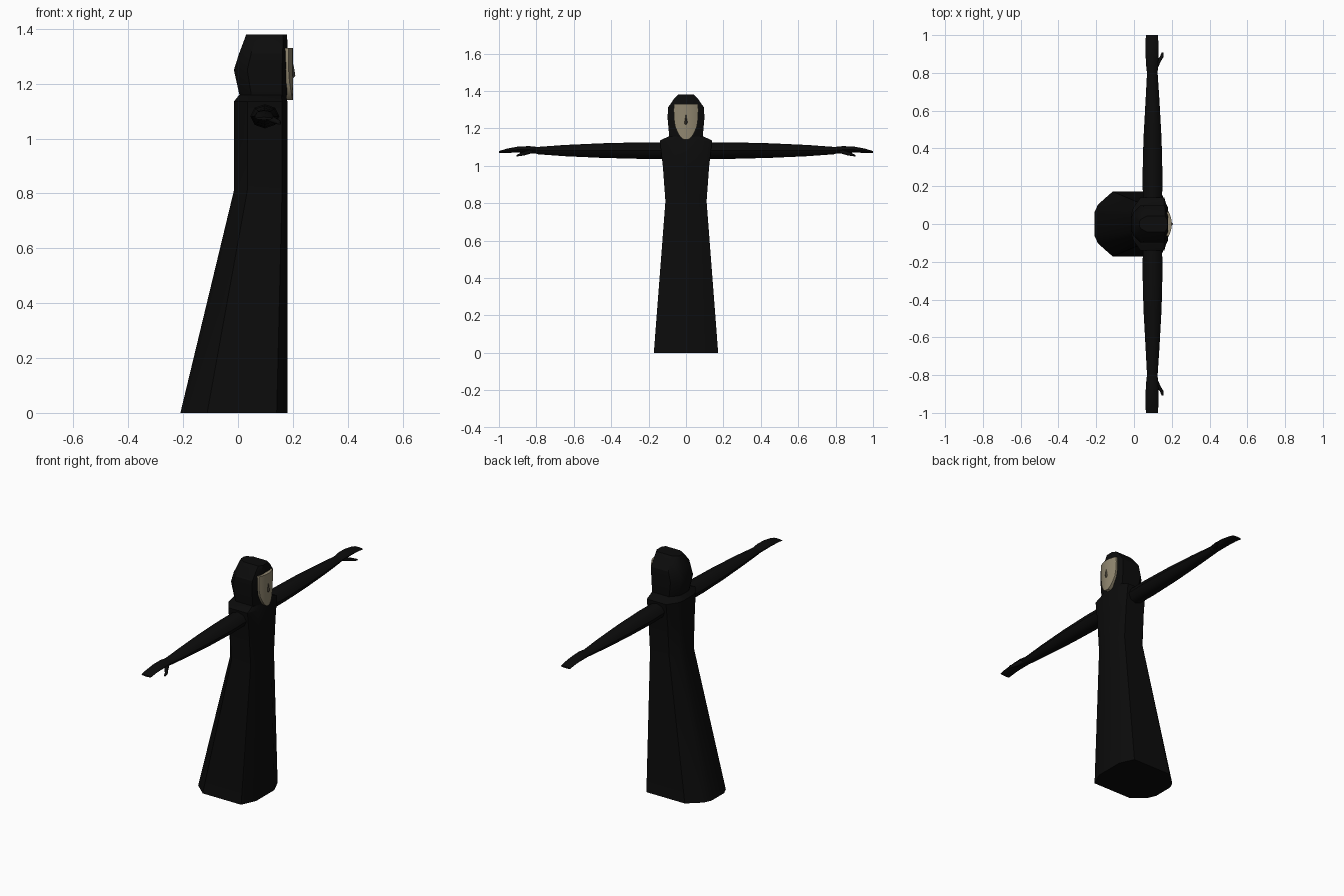
import bpy, bmesh, math
from mathutils import Vector

if "Cube" in bpy.data.objects:
    bpy.data.objects.remove(bpy.data.objects["Cube"])


def material(name, rgb):
    m = bpy.data.materials.new(name)
    m.diffuse_color = (*rgb, 1)
    m.use_nodes = True
    m.node_tree.nodes["Principled BSDF"].inputs["Base Color"].default_value = m.diffuse_color
    return m


BLACK = material("black_cloth", (0.0035, 0.0035, 0.0035))
BONE = material("bone", (0.28, 0.24, 0.16))
DARK = material("dark_bone", (0.06, 0.05, 0.035))


def finish(name, bm, mat, angle=30):
    bmesh.ops.recalc_face_normals(bm, faces=bm.faces)
    me = bpy.data.meshes.new(name)
    bm.to_mesh(me)
    bm.free()
    me.materials.append(mat)
    ob = bpy.data.objects.new(name, me)
    bpy.context.collection.objects.link(ob)
    bpy.ops.object.select_all(action='DESELECT')
    bpy.context.view_layer.objects.active = ob
    ob.select_set(True)
    bpy.ops.object.shade_smooth_by_angle(angle=math.radians(angle))
    return ob


def loft(name, rings, mat, angle=30):
    bm = bmesh.new()
    vs = [[bm.verts.new(p) for p in r] for r in rings]
    n = len(vs[0])
    for a, b in zip(vs, vs[1:]):
        for i in range(n):
            j = (i + 1) % n
            bm.faces.new((a[i], a[j], b[j], b[i]))
    bm.faces.new(vs[0])
    bm.faces.new(vs[-1])
    return finish(name, bm, mat, angle)


# Cross-section of the cloth: rounded back, flatter chamfered front
SHAPE = [(0, .35), (.05, .6), (.25, 1), (.9, 1), (1, .5)]


def cloth_ring(z, back, front, half):
    side = [(back + u * (front - back), v * half, z) for u, v in SHAPE]
    return side + [(x, -y, z) for x, y, z in reversed(side)]


# Robe: z, back x, front x, half width
loft("robe", [cloth_ring(*r) for r in [
    (0, -.21, .18, .172), (.81, -.015, .18, .11), (1.0, -.015, .18, .124),
    (1.135, -.015, .18, .14), (1.16, .005, .175, .085)]], BLACK)

# Hood
loft("hood", [cloth_ring(*r) for r in [
    (1.13, .015, .17, .085), (1.16, .005, .178, .09), (1.25, -.015, .18, .098),
    (1.31, .004, .18, .097), (1.355, .021, .18, .066), (1.38, .03, .178, .042)]], BLACK)


# Mask: gently curved in width, tapering to the chin
def mask_ring(z, half):
    pts = []
    for i in range(9):
        y = half * (i / 4 - 1)
        pts.append((.2 - .016 * (y / .065) ** 2, y, z))
    return pts + [(.165, half, z), (.165, -half, z)]


loft("mask", [mask_ring(*r) for r in [
    (1.14, .012), (1.155, .031), (1.18, .046), (1.21, .058),
    (1.25, .064), (1.30, .066), (1.33, .063)]], BONE)

# Nose: small wedge
loft("nose", [[(.195, -h, z), (x, 0, z), (.195, h, z)] for z, h, x in [
    (1.22, .010, .202), (1.23, .012, .209), (1.27, .005, .202)]], DARK)


# Arms and hands
def arm_ring(s, y, x, z, rx, rz):
    return [(x + rx * math.cos(k * math.pi / 4), s * y,
             z + rz * math.sin(k * math.pi / 4)) for k in range(8)]


SLEEVE = [(.09, .098, 1.081, .05, .044), (.25, .098, 1.081, .053, .044),
          (.45, .098, 1.081, .048, .039), (.65, .098, 1.081, .037, .030),
          (.80, .097, 1.081, .028, .019)]
HAND = [(.78, .097, 1.081, .026, .018), (.84, .096, 1.086, .032, .019),
        (.90, .095, 1.086, .034, .016), (.96, .095, 1.080, .034, .011),
        (1.0, .095, 1.073, .032, .005)]
THUMB = [(.82, .108, 1.080, .015, .012), (.865, .132, 1.066, .012, .011),
         (.885, .147, 1.060, .010, .008), (.907, .151, 1.053, .005, .004)]
for s, side in ((-1, "right"), (1, "left")):
    for part, rows in (("sleeve", SLEEVE), ("hand", HAND), ("thumb", THUMB)):
        loft(f"{side}_{part}", [arm_ring(s, *r) for r in rows], BLACK, 50)
